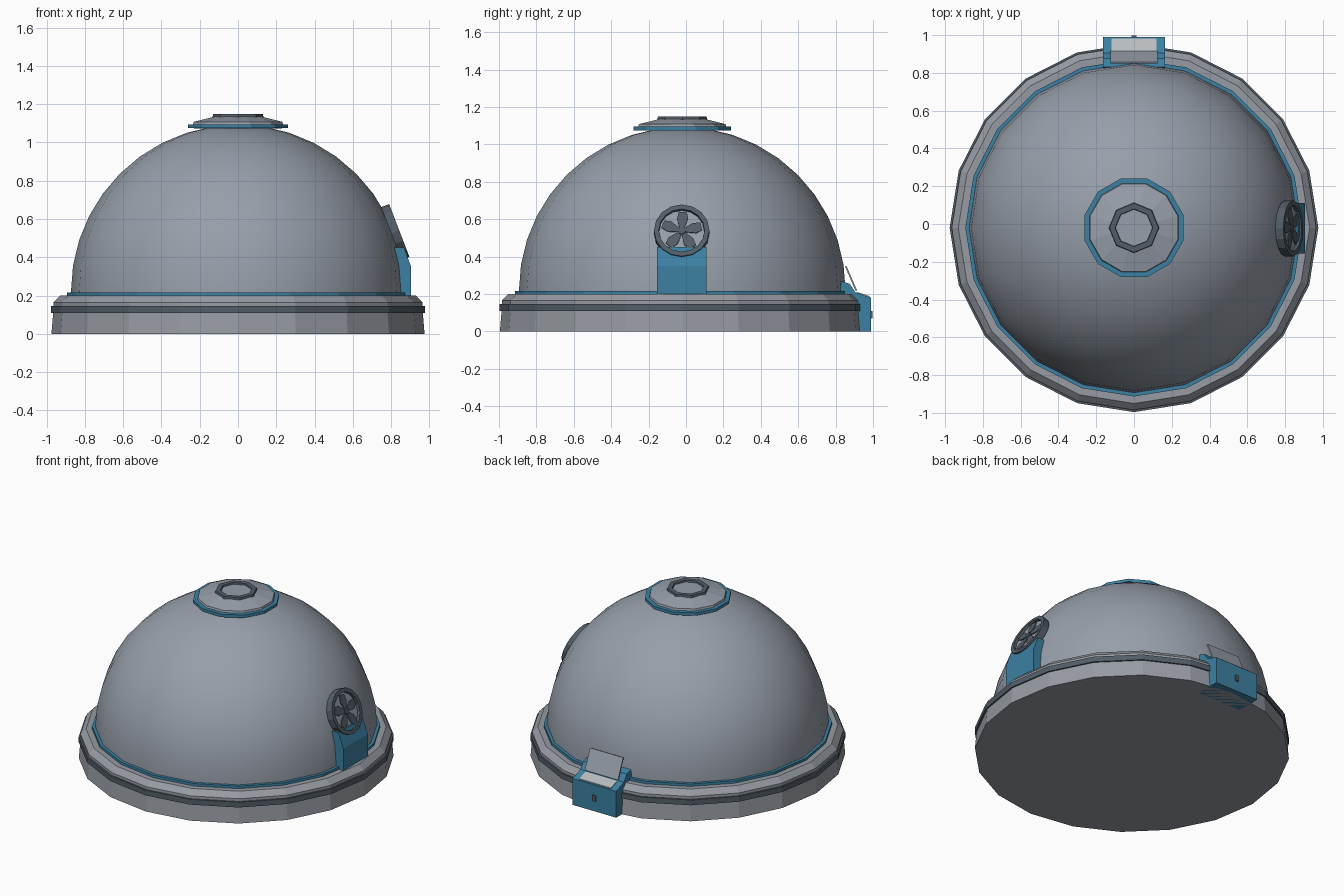
import bpy, bmesh, math
from mathutils import Matrix, Vector

if "Cube" in bpy.data.objects:
    bpy.data.objects.remove(bpy.data.objects["Cube"])

CY = -0.02  # centre line of the round parts


def mat(name, rgb):
    m = bpy.data.materials.new(name)
    m.diffuse_color = (*rgb, 1)
    m.use_nodes = True
    m.node_tree.nodes["Principled BSDF"].inputs["Base Color"].default_value = m.diffuse_color
    return m


GREY = mat("dome grey", (0.31, 0.345, 0.40))
BASE = mat("base grey", (0.31, 0.33, 0.365))
BLUE = mat("trim blue", (0.045, 0.22, 0.37))
DARK = mat("dark slate", (0.085, 0.11, 0.135))
LIGHT = mat("key light grey", (0.50, 0.52, 0.54))


def finish(name, bm, material, matrix=None, smooth=False):
    bmesh.ops.remove_doubles(bm, verts=bm.verts, dist=1e-5)
    bmesh.ops.recalc_face_normals(bm, faces=bm.faces)
    if matrix:
        bm.transform(matrix)
    me = bpy.data.meshes.new(name)
    bm.to_mesh(me)
    bm.free()
    me.materials.append(material)
    for p in me.polygons:
        p.use_smooth = smooth
    ob = bpy.data.objects.new(name, me)
    bpy.context.collection.objects.link(ob)
    return ob


def lathe(name, profile, n, material, matrix=Matrix.Translation((0, CY, 0)),
          phase=0.0, smooth=False, closed=False):
    """Revolve (radius, height) points around z; zero radius closes the end."""
    bm = bmesh.new()
    rings = [[bm.verts.new((r * math.cos(phase + 2 * math.pi * i / n),
                            r * math.sin(phase + 2 * math.pi * i / n), z))
              for i in range(n)] if r > 0 else [bm.verts.new((0, 0, z))] for r, z in profile]
    pairs = list(zip(rings, rings[1:] + rings[:1])) if closed else list(zip(rings, rings[1:]))
    for a, b in pairs:
        for i in range(n):
            j = (i + 1) % n
            q = [a[i % len(a)], a[j % len(a)], b[j % len(b)], b[i % len(b)]]
            q = list(dict.fromkeys(q))
            if len(q) > 2:
                bm.faces.new(q)
    return finish(name, bm, material, matrix, smooth)


def prism(name, pts, lo, hi, axis, material, matrix=None):
    """Extrude a 2D outline along x, y or z."""
    def place(p, t):
        return {"x": (t, p[0], p[1]), "y": (p[0], t, p[1]), "z": (p[0], p[1], t)}[axis]
    bm = bmesh.new()
    a = [bm.verts.new(place(p, lo)) for p in pts]
    b = [bm.verts.new(place(p, hi)) for p in pts]
    bm.faces.new(a)
    bm.faces.new(b)
    for i in range(len(pts)):
        j = (i + 1) % len(pts)
        bm.faces.new((a[i], a[j], b[j], b[i]))
    return finish(name, bm, material, matrix)


# Twenty-sided base with dark band and blue trim
lathe("base", [(0, 0), (0.975, 0), (0.965, 0.12), (0.965, 0.165), (0.93, 0.2), (0, 0.2)], 20, BASE)
lathe("base_band", [(0.955, 0.11), (0.976, 0.11), (0.976, 0.146), (0.955, 0.146)], 20, DARK, closed=True)
lathe("dome_trim", [(0.84, 0.195), (0.893, 0.195), (0.893, 0.217), (0.84, 0.217)], 20, BLUE, closed=True)

# Smooth dome
R, ZC, STEPS = 0.873, 0.22, 10
prof = [(R, 0.19)] + [(R * math.cos(math.pi / 2 * k / STEPS), ZC + R * math.sin(math.pi / 2 * k / STEPS))
                      for k in range(STEPS)] + [(0, ZC + R)]
lathe("dome", prof, 20, GREY, smooth=True)

# Cap on top of the dome
ph = math.pi / 12
lathe("cap_trim", [(0, 1.07), (0.27, 1.075), (0.27, 1.095), (0, 1.095)], 12, BLUE, phase=ph)
lathe("cap", [(0, 1.09), (0.245, 1.09), (0.24, 1.108), (0.12, 1.137), (0, 1.137)], 12, GREY, phase=ph)
lathe("cap_ring", [(0.095, 1.125), (0.135, 1.125), (0.13, 1.148), (0.1, 1.148)], 8, DARK, closed=True)

# Blue duct on the right side
prism("fan_duct", [(0.79, 0.19), (0.905, 0.19), (0.905, 0.35), (0.868, 0.45), (0.79, 0.45)],
      -0.155, 0.11, "y", BLUE)

# Tilted fan: ring, back plate, hub and blades
FAN = Matrix.Translation((0.843, -0.023, 0.54)) @ Matrix.Rotation(math.radians(69), 4, "Y")
lathe("fan_ring", [(0.118, -0.045), (0.148, -0.045), (0.148, 0), (0.122, 0)], 16, DARK, FAN, closed=True)
lathe("fan_back", [(0, -0.045), (0.125, -0.045), (0.125, -0.018), (0, -0.018)], 16, GREY, FAN)
lathe("fan_hub", [(0, -0.02), (0.02, -0.02), (0.02, -0.002), (0, -0.002)], 8, DARK, FAN)
for k in range(5):
    turn = FAN @ Matrix.Rotation(2 * math.pi * k / 5 + math.pi, 4, "Z")
    prism(f"fan_blade_{k + 1}", [(0.012, -0.01), (0.07, -0.035), (0.106, -0.028), (0.11, 0.015),
                                 (0.07, 0.025), (0.012, 0.01)], -0.014, -0.008, "z", DARK, turn)

# Control console at the back
prism("console", [(0.82, 0), (0.99, 0), (0.99, 0.18), (0.905, 0.21), (0.875, 0.255), (0.83, 0.268), (0.82, 0.2)],
      -0.165, 0.165, "x", BLUE)
prism("keyboard", [(0.915, 0.2), (0.982, 0.18), (0.982, 0.188), (0.915, 0.211)], -0.12, 0.12, "x", LIGHT)
prism("screen", [(0.907, 0.215), (0.915, 0.218), (0.858, 0.35), (0.85, 0.347)], -0.125, 0.125, "x", GREY)
prism("console_slot", [(0.985, 0.07), (0.997, 0.07), (0.997, 0.11), (0.985, 0.11)], -0.012, 0.012, "x", DARK)
